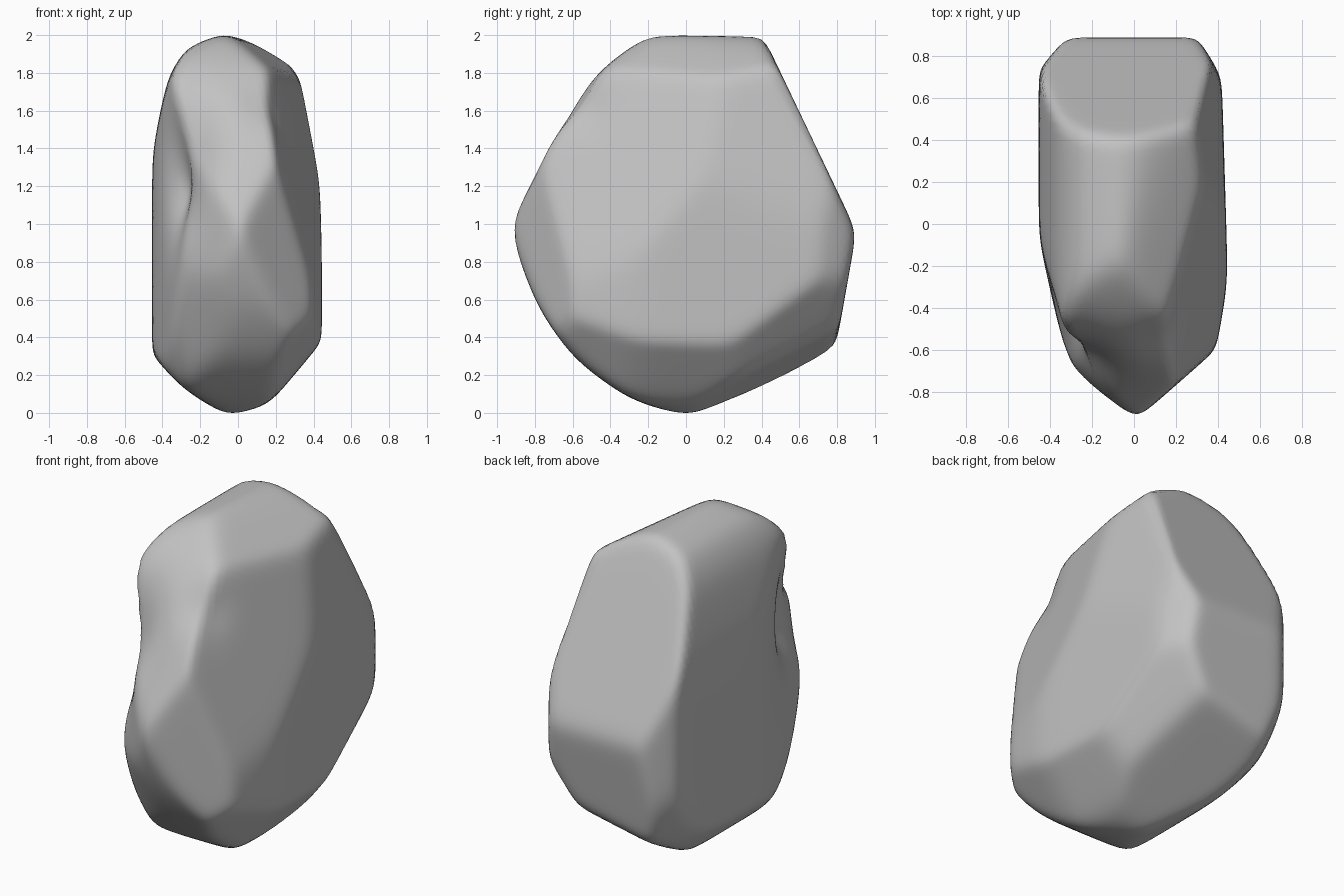
import bpy
import math
from mathutils import Vector

cube = bpy.data.objects.get("Cube")
if cube:
    bpy.data.objects.remove(cube, do_unlink=True)

CENTRE = Vector((0, 0, 0.95))
SHARPNESS = 42

# Worn facets: outward direction and distance from the centre
facets = [
    # broad sides
    ((1, 0.03, 0), 0.44), ((0.98, 0.1, 0.17), 0.49), ((0.945, -0.237, 0.225), 0.46),
    ((0.985, -0.17, 0), 0.49),
    ((-1, 0, 0), 0.455), ((-0.98, 0, 0.2), 0.535), ((-0.97, -0.22, 0), 0.46),
    # back and its worn corners
    ((0, 0.9, 0.43), 0.825), ((0, 0.985, -0.175), 0.885),
    ((-0.77, 0.64, 0), 0.82), ((0.85, 0.52, 0), 0.725),
    ((-0.79, 0.49, -0.37), 0.84),
    # underside
    ((0.18, 0.47, -0.86), 0.835), ((0.75, 0.41, -0.52), 0.72),
    ((0.77, 0, -0.64), 0.7), ((0.75, -0.33, -0.57), 0.74),
    ((0.37, 0, -0.93), 0.89), ((-0.74, 0.22, -0.64), 0.82),
    ((-0.76, 0, -0.65), 0.755), ((-0.51, 0, -0.86), 0.85),
    # front, from the foot up
    ((0, -0.29, -0.957), 0.92), ((0, -0.59, -0.81), 0.88),
    ((0, -0.81, -0.58), 0.865), ((0, -0.94, -0.34), 0.875),
    ((-0.45, -0.79, -0.42), 0.8), ((-0.79, -0.44, -0.43), 0.74),
    ((-0.77, -0.6, -0.21), 0.69),
    ((0, -0.89, 0.45), 0.86), ((0, -0.75, 0.66), 0.935),
    ((0, -0.56, 0.83), 0.995),
    ((0.66, -0.75, 0), 0.71), ((-0.57, -0.82, 0), 0.76),
    # crown
    ((0.6, -0.1, 0.79), 0.845), ((0.42, 0, 0.91), 0.97),
    ((-0.41, 0, 0.91), 1.02), ((-0.86, 0, 0.51), 0.75), ((0, 0.05, 1), 1.085),
]
facets = [(Vector(n).normalized(), d) for n, d in facets]

# Chipped hollows: point, depth, vertical stretch, radius
hollows = [
    (Vector((-0.34, -0.6, 1.3)), 0.25, 0.62, 0.22),
    (Vector((0.17, -0.55, 1.66)), 0.05, 0.9, 0.15),
]


def surface_point(direction):
    """Softly blended intersection of all facets, with hollows pressed in."""
    total = sum(max(0, n.dot(direction) / d) ** SHARPNESS for n, d in facets)
    reach = direction * total ** (-1 / SHARPNESS)
    press = 0
    for spot, depth, stretch, radius in hollows:
        gap = CENTRE + reach - spot
        gap.z *= stretch
        press += depth * math.exp(-gap.length_squared / radius ** 2)
    return CENTRE + reach * (1 - press)


# Boulder body
bpy.ops.mesh.primitive_ico_sphere_add(subdivisions=6, radius=1)
rock = bpy.context.object
rock.name = "boulder"
for v in rock.data.vertices:
    v.co = surface_point(v.co.normalized())

# Rest the boulder on the ground
foot = min(v.co.z for v in rock.data.vertices)
for v in rock.data.vertices:
    v.co.z -= foot

bpy.ops.object.shade_smooth()

# Stone colour
stone = bpy.data.materials.new("grey_stone")
stone.use_nodes = True
colour = (0.54, 0.54, 0.54, 1)
stone.diffuse_color = colour
stone.node_tree.nodes["Principled BSDF"].inputs["Base Color"].default_value = colour
rock.data.materials.append(stone)
